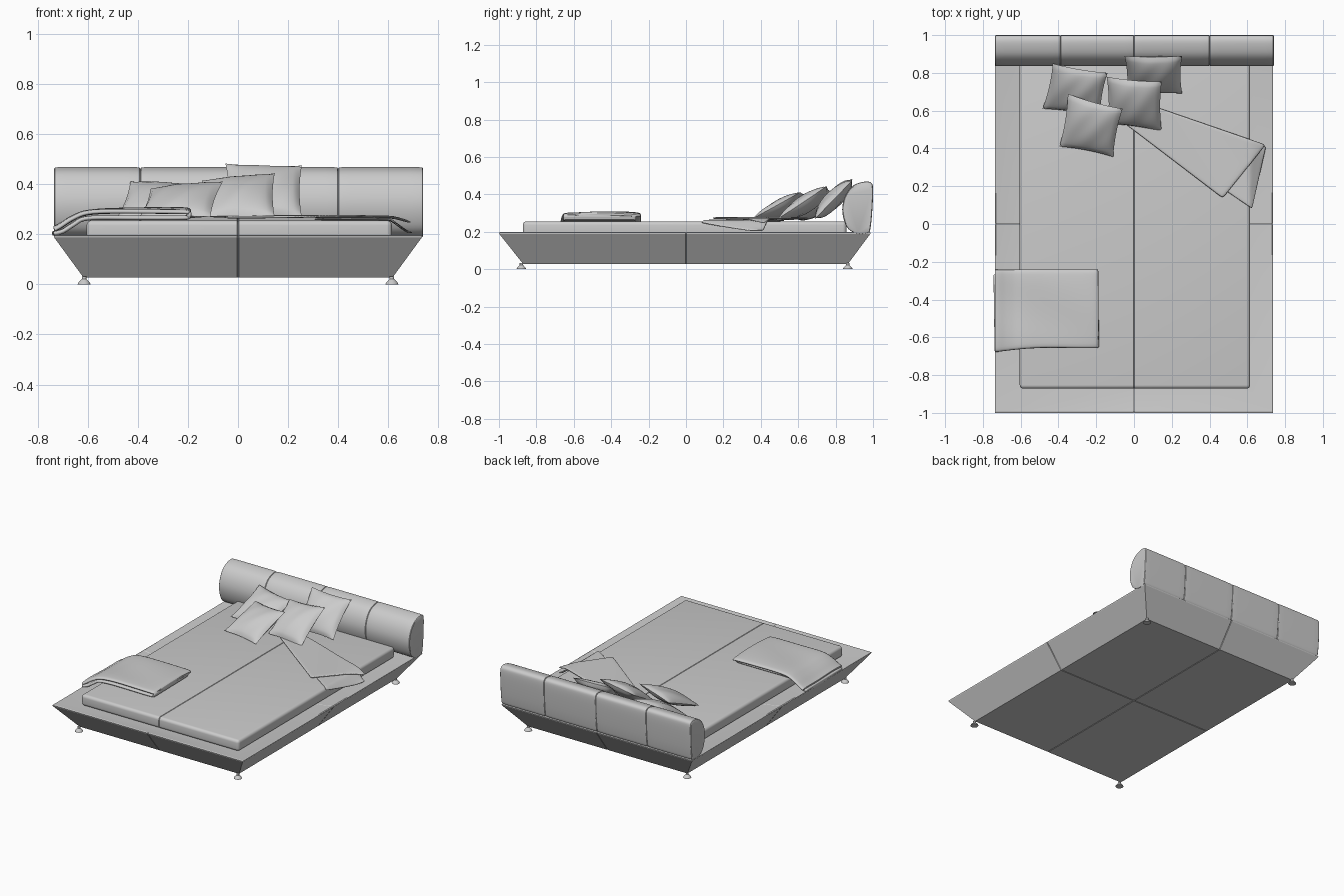
import bpy, bmesh
from math import sin, pi
from mathutils import Vector, Matrix

if "Cube" in bpy.data.objects:
    bpy.data.objects.remove(bpy.data.objects["Cube"])


def finish(name, bm, angle=0.6):
    bmesh.ops.recalc_face_normals(bm, faces=bm.faces)
    me = bpy.data.meshes.new(name)
    bm.to_mesh(me)
    bm.free()
    ob = bpy.data.objects.new(name, me)
    bpy.context.collection.objects.link(ob)
    bpy.ops.object.select_all(action='DESELECT')
    ob.select_set(True)
    bpy.context.view_layer.objects.active = ob
    bpy.ops.object.shade_smooth_by_angle(angle=angle)
    return ob


def add_grid(bm, fn, nu, nv):
    vs = [[bm.verts.new(fn(i / nu, j / nv)) for j in range(nv + 1)] for i in range(nu + 1)]
    for i in range(nu):
        for j in range(nv):
            bm.faces.new((vs[i][j], vs[i + 1][j], vs[i + 1][j + 1], vs[i][j + 1]))


def smooth_path(pts, n, closed=False):
    # Catmull-Rom samples through the control points
    m, out = len(pts), []
    get = lambda k: Vector(pts[k % m] if closed else pts[max(0, min(m - 1, k))])
    for i in range(m if closed else m - 1):
        a, b, c, d = (get(i + k) for k in (-1, 0, 1, 2))
        for k in range(n):
            t = k / n
            out.append(0.5 * (2 * b + (c - a) * t + (2 * a - 5 * b + 4 * c - d) * t * t
                              + (3 * b - a - 3 * c + d) * t ** 3))
    if not closed:
        out.append(get(m - 1))
    return out


def seam(bm, axis, pos, move, w=0.003):
    # thin groove cut across the mesh
    no = Vector((0, 0, 0))
    no[axis] = 1
    for d in (-w, 0, w):
        bmesh.ops.bisect_plane(bm, geom=bm.verts[:] + bm.edges[:] + bm.faces[:],
                               plane_co=no * (pos + d), plane_no=no)
    for v in bm.verts:
        if abs(v.co[axis] - pos) < 1e-4:
            move(v)


def quad(c, u, v):
    a, b, d, e = (Vector(p) for p in c)
    return a.lerp(b, u).lerp(e.lerp(d, u), v)


# Bed frame: tapered box with a rim sloping in to a closed bed base
bm = bmesh.new()
rings = []
for x, y0, y1, z in ((0.617, -0.87, 0.865, 0.027), (0.735, -0.998, 0.985, 0.188),
                     (0.736, -1.0, 0.987, 0.195), (0.73, -0.993, 0.98, 0.198),
                     (0.605, -0.87, 0.86, 0.178)):
    rings.append([bm.verts.new(p) for p in ((-x, y0, z), (x, y0, z), (x, y1, z), (-x, y1, z))])
for a, b in zip(rings, rings[1:]):
    for i in range(4):
        j = (i + 1) % 4
        bm.faces.new((a[i], a[j], b[j], b[i]))
bm.faces.new(rings[0][::-1])
bm.faces.new(rings[-1])


def pinch(v):
    v.co = Vector((v.co.x * 0.996, v.co.y * 0.997, 0.11 + (v.co.z - 0.11) * 0.97))


seam(bm, 0, 0, pinch)
seam(bm, 1, 0, pinch)
finish("bed_frame", bm, 0.3)

# Flared feet
for sx in (-0.615, 0.615):
    for y in (-0.88, 0.865):
        bm = bmesh.new()
        for r1, r2, z, h in ((0.026, 0.024, 0.003, 0.006), (0.024, 0.009, 0.014, 0.016),
                             (0.009, 0.009, 0.026, 0.012)):
            bmesh.ops.create_cone(bm, cap_ends=True, segments=20, radius1=r1, radius2=r2,
                                  depth=h, matrix=Matrix.Translation((sx, y, z)))
        finish("foot", bm)

# Mattress with soft edges and a centre seam
bm = bmesh.new()
bmesh.ops.create_cube(bm, size=1, matrix=Matrix.Translation((0.005, -0.007, 0.217))
                      @ Matrix.Diagonal((1.22, 1.73, 0.078, 1)))
bmesh.ops.bevel(bm, geom=bm.edges[:], offset=0.02, segments=5, profile=0.5, affect='EDGES')


def sink(v):
    if v.co.z > 0.22:
        v.co.z -= 0.004
    if abs(v.co.y) > 0.86:
        v.co.y *= 0.997


seam(bm, 0, 0, sink)
finish("mattress", bm)

# Headboard: four bolster cushions with a bulging D-shaped section (y, z)
section = smooth_path([(0.92, 0.188), (0.868, 0.215), (0.842, 0.27), (0.836, 0.335),
                       (0.855, 0.40), (0.895, 0.448), (0.955, 0.468), (0.99, 0.462),
                       (1.0, 0.43), (0.997, 0.33), (0.988, 0.23), (0.975, 0.195)], 4, True)
mid = Vector((0.93, 0.33))
xs = (-0.735, -0.39, 0.0, 0.40, 0.74)
for x0, x1 in zip(xs, xs[1:]):
    bm = bmesh.new()
    rows = []
    for x, s in ((x0, 0.95), (x0 + 0.003, 0.985), (x0 + 0.015, 0.996), (x0 + 0.05, 1),
                 (x1 - 0.05, 1), (x1 - 0.015, 0.996), (x1 - 0.003, 0.985), (x1, 0.95)):
        rows.append([bm.verts.new((x, *(mid + (p - mid) * s))) for p in section])
    n = len(section)
    for a, b in zip(rows, rows[1:]):
        for i in range(n):
            j = (i + 1) % n
            bm.faces.new((a[i], a[j], b[j], b[i]))
    bm.faces.new(rows[0])
    bm.faces.new(rows[-1][::-1])
    finish("headboard_cushion", bm)


# Throw pillows: puffed quads with pinched edges
def pillow(name, c, thick):
    nrm = ((Vector(c[1]) - Vector(c[0])).cross(Vector(c[0]) - Vector(c[3]))).normalized()
    bm = bmesh.new()
    for side in (-1, 1):
        def fn(s, t):
            u, v = 2 * s - 1, 2 * t - 1
            pu, pv = u * (1 - 0.06 * (1 - v * v)), v * (1 - 0.06 * (1 - u * u))
            h = thick * max(0, (1 - u * u) * (1 - v * v)) ** 0.55
            h *= 1 + 0.05 * sin(7 * u + 4 * v) * side
            return quad(c, (pu + 1) / 2, (pv + 1) / 2) + nrm * h * side
        add_grid(bm, fn, 20, 20)
    bmesh.ops.remove_doubles(bm, verts=bm.verts, dist=1e-5)
    finish(name, bm, 1.2)


# corners: top left, top right, bottom right, bottom left
pillow("pillow_back_right", ((-0.05, 0.89, 0.483), (0.255, 0.89, 0.475),
                             (0.255, 0.69, 0.27), (-0.04, 0.69, 0.27)), 0.045)
pillow("pillow_back_left", ((-0.43, 0.85, 0.412), (-0.14, 0.80, 0.395),
                            (-0.18, 0.57, 0.268), (-0.485, 0.61, 0.265)), 0.045)
pillow("pillow_front_right", ((-0.145, 0.78, 0.415), (0.147, 0.755, 0.445),
                              (0.147, 0.49, 0.268), (-0.14, 0.53, 0.27)), 0.045)
pillow("pillow_front_left", ((-0.35, 0.69, 0.382), (-0.06, 0.61, 0.412),
                             (-0.11, 0.355, 0.27), (-0.395, 0.41, 0.268)), 0.042)


def cloth(name, fn, nu, nv, thick):
    bm = bmesh.new()
    add_grid(bm, fn, nu, nv)
    ob = finish(name, bm, 1.2)
    m = ob.modifiers.new("thickness", 'SOLIDIFY')
    m.thickness, m.offset = thick, 0
    ob.modifiers.new("soft", 'SUBSURF').levels = 1
    ob.modifiers["soft"].render_levels = 1


# Turned-back cover corner: two layers draping over the right edge
def drape(c, z, start, slope):
    def fn(u, v):
        p = quad(c, u, v)
        p.z = max(0.205, z - slope * max(0, p.x - start)) + 0.002 * sin(14 * p.x + 9 * p.y)
        return p
    return fn


cloth("cover_top_layer", drape(((0.0, 0.66, 0), (0.70, 0.42, 0), (0.47, 0.135, 0),
                                (-0.06, 0.54, 0)), 0.271, 0.62, 0.35), 20, 14, 0.01)
cloth("cover_under_layer", drape(((0.30, 0.53, 0), (0.70, 0.41, 0), (0.625, 0.08, 0),
                                  (0.45, 0.2, 0)), 0.26, 0.61, 0.75), 20, 14, 0.008)

# Folded blanket: doubled over, hanging off the left edge (x, z)
fold = smooth_path([(-0.738, 0.203), (-0.70, 0.212), (-0.655, 0.24), (-0.60, 0.265),
                    (-0.42, 0.266), (-0.22, 0.266), (-0.197, 0.272), (-0.195, 0.288),
                    (-0.22, 0.297), (-0.42, 0.296), (-0.59, 0.29), (-0.66, 0.266),
                    (-0.71, 0.235), (-0.735, 0.222)], 4)


def blanket(u, v):
    k = round(u * (len(fold) - 1))
    p = fold[k]
    top = 1 if u > 0.55 else 0
    y0 = -0.675 + 0.05 * (p.x + 0.7) + 0.008 * sin(9 * p.x)
    y1 = -0.24 - (0 if top else 0.025)
    sag = 0.006 * abs(2 * v - 1) ** 6 * top
    return (p.x - 0.012 * (1 - top) * v * 0.5, y0 + (y1 - y0) * v,
            p.y - sag + 0.003 * top * sin(2 * pi * v + 8 * p.x))


cloth("folded_blanket", blanket, len(fold) - 1, 16, 0.018)
